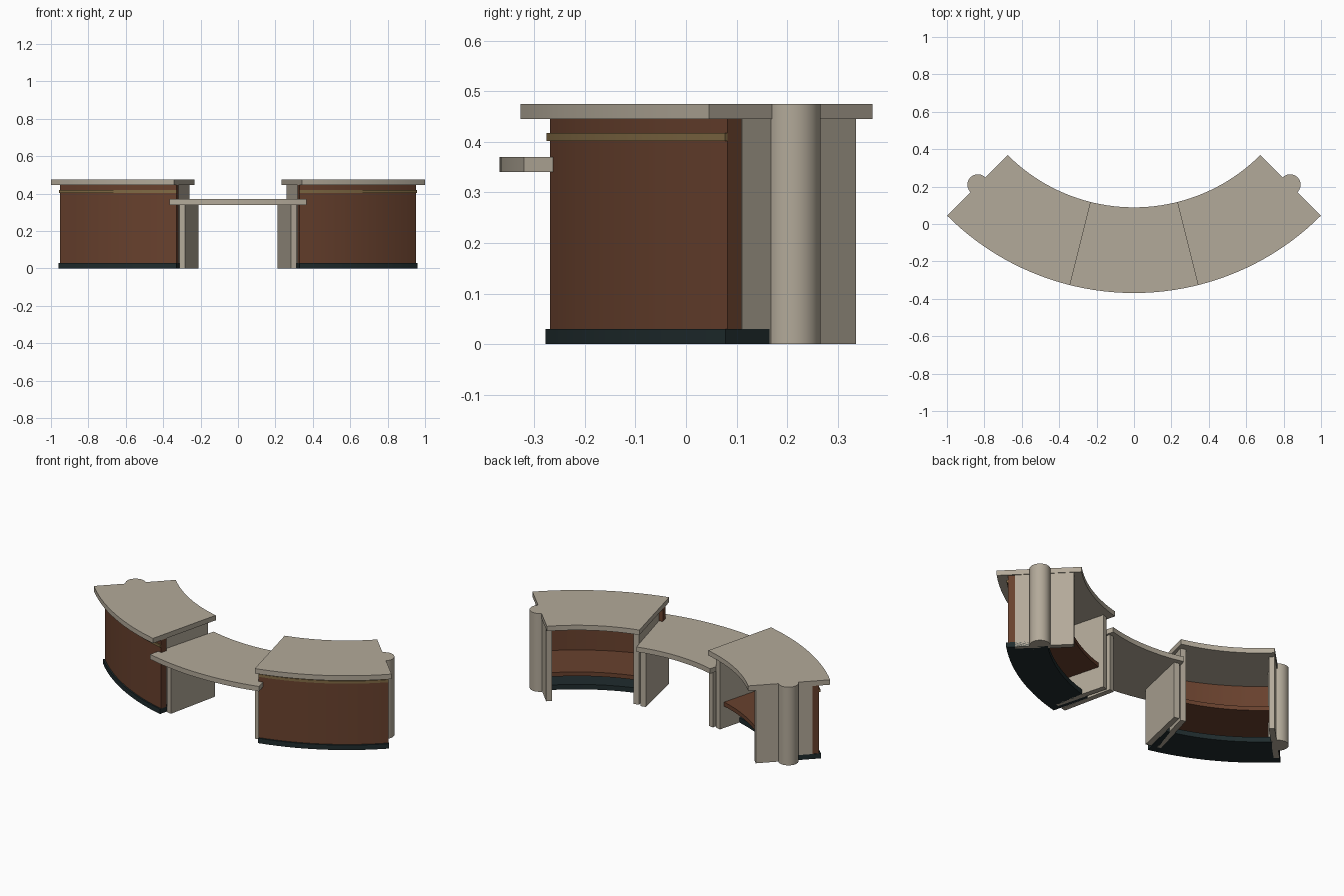
import bpy, bmesh, math

if "Cube" in bpy.data.objects:
    bpy.data.objects.remove(bpy.data.objects["Cube"])

CY = 1.045  # common centre of all arcs, behind the desk


def material(name, rgb):
    m = bpy.data.materials.new(name)
    m.diffuse_color = (*rgb, 1)
    m.use_nodes = True
    m.node_tree.nodes["Principled BSDF"].inputs["Base Color"].default_value = m.diffuse_color
    return m


STONE = material("warm_grey", (0.45, 0.40, 0.32))
WOOD = material("brown_wood", (0.140, 0.053, 0.027))
DARK = material("dark_teal", (0.014, 0.025, 0.027))
BRASS = material("brass", (0.22, 0.145, 0.058))


def polar(r, deg, shift=0.0):
    """Point on an arc; 0 degrees is the front, shift moves it along the tangent."""
    a = math.radians(deg)
    return (r * math.sin(a) + shift * math.cos(a),
            CY - r * math.cos(a) + shift * math.sin(a))


def prism(name, outline, z0, z1, mat):
    """Extrude a closed plan outline from z0 to z1."""
    bm = bmesh.new()
    face = bm.faces.new([bm.verts.new((x, y, z0)) for x, y in outline])
    ext = bmesh.ops.extrude_face_region(bm, geom=[face])
    top = [v for v in ext["geom"] if isinstance(v, bmesh.types.BMVert)]
    bmesh.ops.translate(bm, verts=top, vec=(0, 0, z1 - z0))
    bmesh.ops.recalc_face_normals(bm, faces=bm.faces)
    me = bpy.data.meshes.new(name)
    bm.to_mesh(me)
    bm.free()
    me.materials.append(mat)
    ob = bpy.data.objects.new(name, me)
    bpy.context.collection.objects.link(ob)
    bpy.ops.object.select_all(action="DESELECT")
    ob.select_set(True)
    bpy.context.view_layer.objects.active = ob
    bpy.ops.object.shade_smooth_by_angle(angle=math.radians(25))
    return ob


def arc_slab(name, r0, r1, a0, a1, z0, z1, mat, n=14):
    """Curved slab between two radii and two angles."""
    angles = [a0 + (a1 - a0) * i / n for i in range(n + 1)]
    outline = [polar(r1, a) for a in angles] + [polar(r0, a) for a in reversed(angles)]
    return prism(name, outline, z0, z1, mat)


def radial_panel(name, r0, r1, deg, thick, z1, mat):
    """Upright straight panel lying along a radius, thickened along the tangent."""
    outline = [polar(r0, deg), polar(r1, deg), polar(r1, deg, thick), polar(r0, deg, thick)]
    return prism(name, outline, 0, z1, mat)


# Low middle desk
arc_slab("low_desk_top", 0.956, 1.414, -15, 15, 0.34, 0.37, STONE)

# Two tall counters
for s, side in ((-1, "left"), (1, "right")):
    arc_slab(side + "_counter_top", 0.956, 1.414, 14 * s, 45 * s, 0.445, 0.475, STONE)
    arc_slab(side + "_front_panel", 1.316, 1.354, 14 * s, 44.7 * s, 0.03, 0.445, WOOD)
    arc_slab(side + "_trim_strip", 1.354, 1.361, 14 * s, 44.7 * s, 0.402, 0.418, BRASS)
    arc_slab(side + "_plinth", 1.14, 1.363, 14 * s, 44.8 * s, 0, 0.03, DARK)
    arc_slab(side + "_shelf", 1.03, 1.316, 15.5 * s, 44 * s, 0.132, 0.157, WOOD)

    # Upright side panels and the support under the low desk
    radial_panel(side + "_inner_panel", 0.999, 1.316, 15 * s, 0.032 * s, 0.445, STONE)
    radial_panel(side + "_outer_panel", 0.999, 1.316, 44.8 * s, -0.032 * s, 0.445, STONE)
    radial_panel(side + "_low_desk_support", 0.985, 1.316, 12.4 * s, 0.032 * s, 0.34, STONE)

    # Round column on the outer end, flush with the counter top
    circle = [(0.835 * s + 0.056 * math.cos(math.tau * i / 24),
               0.210 + 0.056 * math.sin(math.tau * i / 24)) for i in range(24)]
    prism(side + "_column", circle, 0, 0.475, STONE)
